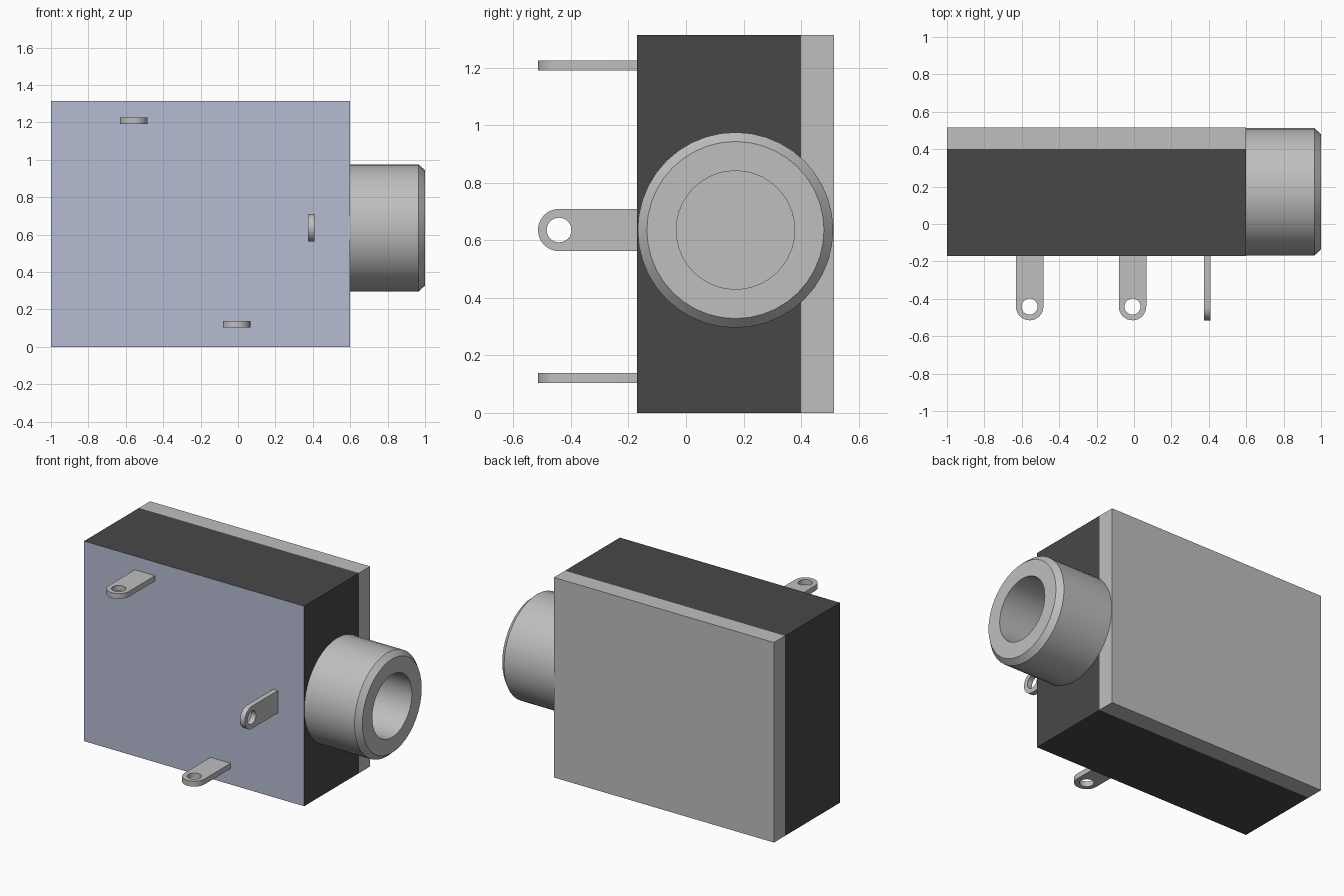
import bpy, bmesh, math
from mathutils import Matrix, Vector

cube = bpy.data.objects.get("Cube")
if cube:
    bpy.data.objects.remove(cube, do_unlink=True)


def material(name, rgb):
    m = bpy.data.materials.new(name)
    m.use_nodes = True
    m.diffuse_color = (*rgb, 1)
    m.node_tree.nodes["Principled BSDF"].inputs["Base Color"].default_value = (*rgb, 1)
    return m


metal = material("light grey metal", (0.52, 0.52, 0.52))
dark = material("dark grey plastic", (0.064, 0.064, 0.064))
blue = material("pale blue face", (0.46, 0.50, 0.65))


def add_object(name, bm, mats, smooth=False):
    bmesh.ops.remove_doubles(bm, verts=bm.verts, dist=1e-5)
    bmesh.ops.recalc_face_normals(bm, faces=bm.faces)
    mesh = bpy.data.meshes.new(name)
    bm.to_mesh(mesh)
    bm.free()
    for m in mats:
        mesh.materials.append(m)
    if smooth:
        for p in mesh.polygons:
            p.use_smooth = True
        mesh.set_sharp_from_angle(angle=math.radians(30))
    obj = bpy.data.objects.new(name, mesh)
    bpy.context.scene.collection.objects.link(obj)
    return obj


def box(name, low, high, mats):
    low, high = Vector(low), Vector(high)
    bm = bmesh.new()
    bmesh.ops.create_cube(bm, size=1)
    for v in bm.verts:
        v.co = Vector((v.co[i] + 0.5) * (high[i] - low[i]) + low[i] for i in range(3))
    return add_object(name, bm, mats)


# Housing with a pale front face, and the cover plate behind it
LEFT, RIGHT, FRONT, SEAM, BACK, TOP = -1.0, 0.6, -0.17, 0.40, 0.515, 1.315
housing = box("housing", (LEFT, FRONT, 0), (RIGHT, SEAM, TOP), [dark, blue])
for p in housing.data.polygons:
    p.material_index = 1 if p.normal.y < -0.5 else 0
box("back_cover", (LEFT, SEAM, 0), (RIGHT, BACK, TOP), [metal])

# Socket barrel: a lathed profile (x, radius) with chamfered rim and blind bore
profile = [(0.6, 0.34), (0.965, 0.34), (1.0, 0.308), (1.0, 0.206), (0.605, 0.206), (0.605, 0)]
bm = bmesh.new()
verts = [bm.verts.new((x, r, 0)) for x, r in profile]
edges = [bm.edges.new(pair) for pair in zip(verts, verts[1:])]
bmesh.ops.spin(bm, geom=verts + edges, cent=(0, 0, 0), axis=(1, 0, 0),
               angle=math.tau, steps=40)
bmesh.ops.translate(bm, verts=bm.verts, vec=(0, 0.172, 0.636))
add_object("socket_barrel", bm, [metal], smooth=True)


# Solder terminals: a flat tongue with a round end and an eyelet
def arc(radius, start, sweep, count, y):
    angles = [start + sweep * i / count for i in range(count + 1)]
    return [(radius * math.cos(a), y + radius * math.sin(a)) for a in angles]


def terminal(name, x, z, upright=False):
    half, eye_y = 0.0735, -0.4415
    outline = arc(half, math.pi, math.pi, 16, eye_y) + [(half, FRONT + 0.01), (-half, FRONT + 0.01)]
    eyelet = arc(0.043, 0, math.tau, 24, eye_y)[:-1]
    curve = bpy.data.curves.new(name + "_outline", "CURVE")
    curve.dimensions = "2D"
    curve.fill_mode = "BOTH"
    curve.extrude = 0.0175
    for points in (outline, eyelet):
        spline = curve.splines.new("POLY")
        spline.points.add(len(points) - 1)
        for point, co in zip(spline.points, points):
            point.co = (*co, 0, 1)
        spline.use_cyclic_u = True
    helper = bpy.data.objects.new(name + "_outline", curve)
    mesh = helper.to_mesh()
    bm = bmesh.new()
    bm.from_mesh(mesh)
    helper.to_mesh_clear()
    bpy.data.objects.remove(helper)
    bpy.data.curves.remove(curve)
    turn = Matrix.Rotation(math.pi / 2 if upright else 0, 4, "Y")
    bm.transform(Matrix.Translation((x, 0, z)) @ turn)
    add_object(name, bm, [metal], smooth=True)


terminal("upper_terminal", -0.558, 1.208)
terminal("lower_terminal", -0.008, 0.122)
terminal("side_terminal", 0.392, 0.636, upright=True)
